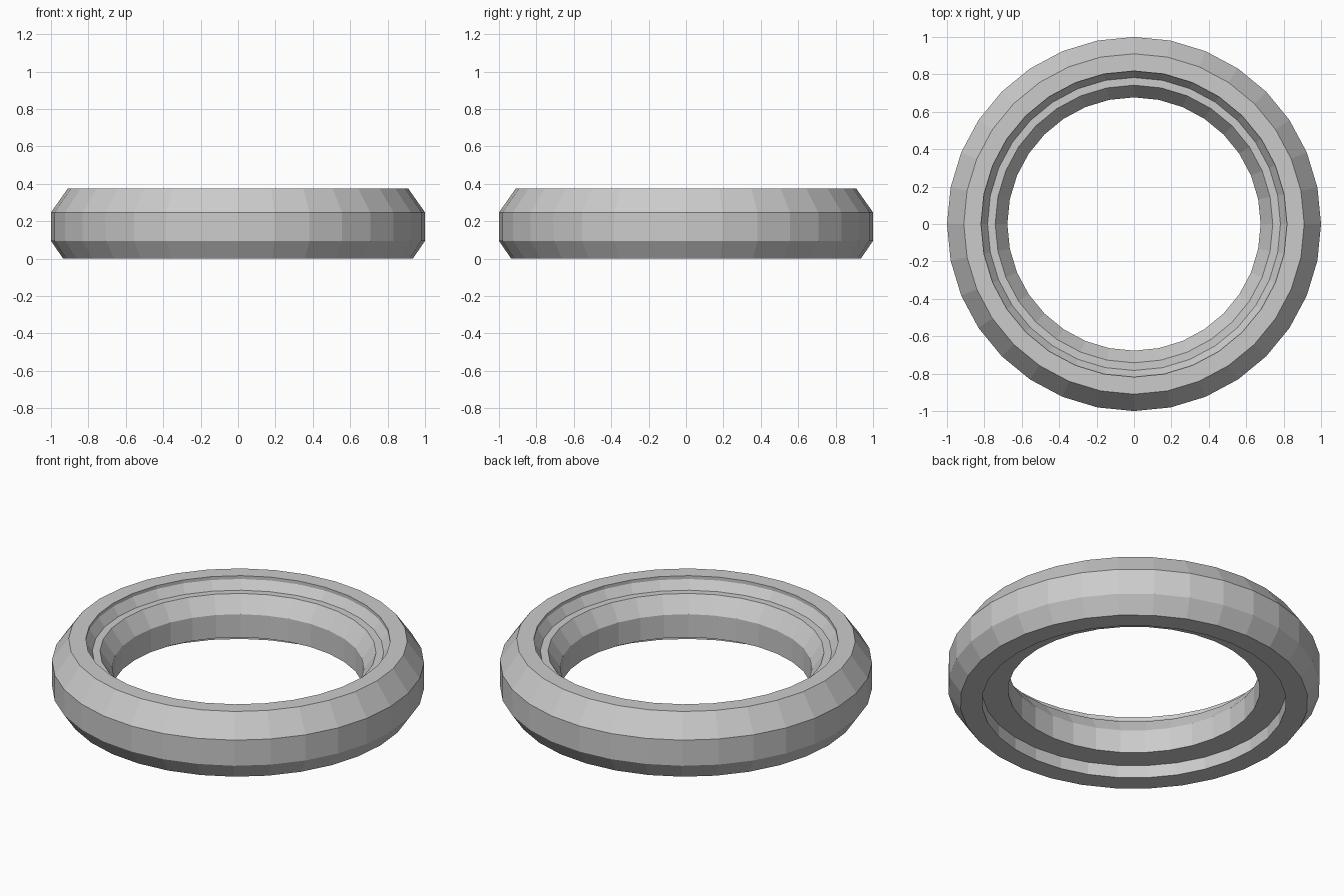
import bpy, bmesh
from math import sin, cos, tau

if "Cube" in bpy.data.objects:
    bpy.data.objects.remove(bpy.data.objects["Cube"])

SIDES = 32
# Closed cross-section (radius, height): outer chamfers, stepped bore, recessed underside
PROFILE = [(0.935, 0), (1, 0.095), (1, 0.247), (0.91, 0.375), (0.818, 0.375),
           (0.818, 0.355), (0.783, 0.305), (0.742, 0.305), (0.677, 0.212),
           (0.677, 0.075), (0.818, 0.075), (0.818, 0)]


def lathe(name, profile, sides):
    bm = bmesh.new()
    rings = [[bm.verts.new((r * cos(tau * i / sides), r * sin(tau * i / sides), z))
              for r, z in profile] for i in range(sides)]
    n = len(profile)
    for i in range(sides):
        a, b = rings[i], rings[(i + 1) % sides]
        for j in range(n):
            k = (j + 1) % n
            bm.faces.new((a[j], b[j], b[k], a[k]))
    bmesh.ops.recalc_face_normals(bm, faces=bm.faces[:])
    mesh = bpy.data.meshes.new(name)
    bm.to_mesh(mesh)
    bm.free()
    obj = bpy.data.objects.new(name, mesh)
    bpy.context.collection.objects.link(obj)
    return obj


# Flat-shaded stepped ring
lathe("stepped_ring", PROFILE, SIDES)
